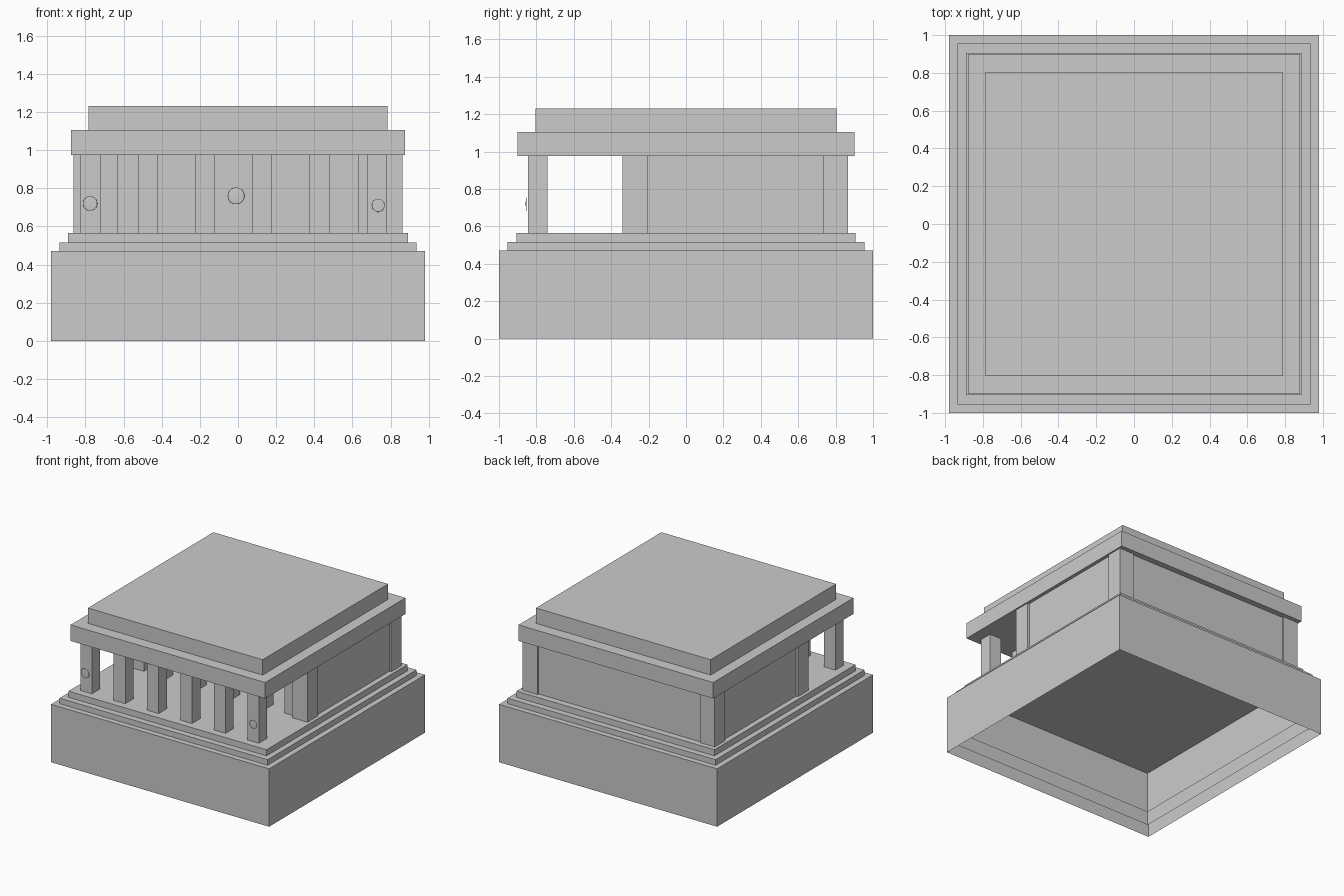
import bpy, bmesh
from mathutils import Matrix, Vector

if "Cube" in bpy.data.objects:
    bpy.data.objects.remove(bpy.data.objects["Cube"])


def box(name, x0, x1, y0, y1, z0, z1, open_bottom=False):
    bm = bmesh.new()
    bmesh.ops.create_cube(bm, size=1)
    size = Vector((x1 - x0, y1 - y0, z1 - z0))
    centre = Vector((x0 + x1, y0 + y1, z0 + z1)) / 2
    for v in bm.verts:
        v.co = centre + Vector(a * b for a, b in zip(v.co, size))
    if open_bottom:
        bm.normal_update()
        down = [f for f in bm.faces if f.normal.z < -0.5]
        bmesh.ops.delete(bm, geom=down, context='FACES_ONLY')
    mesh = bpy.data.meshes.new(name)
    bm.to_mesh(mesh)
    bm.free()
    obj = bpy.data.objects.new(name, mesh)
    bpy.context.collection.objects.link(obj)
    return obj


def stud(name, x, y, z, r):
    bm = bmesh.new()
    bmesh.ops.create_uvsphere(bm, u_segments=24, v_segments=12, radius=r)
    bmesh.ops.transform(bm, verts=bm.verts[:],
                        matrix=Matrix.Translation((x, y, z)) @ Matrix.Diagonal((1, 0.05, 1, 1)))
    for f in bm.faces:
        f.smooth = True
    mesh = bpy.data.meshes.new(name)
    bm.to_mesh(mesh)
    bm.free()
    bpy.context.collection.objects.link(bpy.data.objects.new(name, mesh))


FLOOR, CEIL = 0.565, 0.975

# Stepped podium: nested hollow boxes, open underneath
for name, x, y, z0, z1 in (("podium", 0.98, 1.0, 0.0, 0.47),
                           ("lower_step", 0.935, 0.955, 0.066, 0.515),
                           ("upper_step", 0.89, 0.905, 0.138, FLOOR)):
    box(name, -x, x, -y, y, z0, z1, open_bottom=True)

# Roof slabs
box("entablature", -0.875, 0.875, -0.90, 0.90, CEIL, 1.105)
box("roof_slab", -0.785, 0.785, -0.805, 0.805, 1.105, 1.23)

# Front colonnade and the inner porch row behind it
for i in range(6):
    x = -0.773 + 0.3 * i
    box("front_column", x - 0.052, x + 0.052, -0.845, -0.74, FLOOR, CEIL)
    if 0 < i < 5:
        box("porch_column", x - 0.052, x + 0.052, -0.335, -0.23, FLOOR, CEIL)

# Side walls with corner piers
for s in (-1, 1):
    def side(name, a, b, y0, y1):
        xs = sorted((s * a, s * b))
        box(name, xs[0], xs[1], y0, y1, FLOOR, CEIL)
    side("side_wall", 0.633, 0.847, -0.305, 0.80)
    side("front_pier", 0.73, 0.863, -0.34, -0.205)
    side("back_pier", 0.73, 0.863, 0.733, 0.865)

# Back wall
box("back_wall", -0.80, 0.80, 0.74, 0.852, FLOOR, CEIL)

# Round studs
stud("left_stud", -0.775, -0.855, 0.72, 0.038)
stud("right_stud", 0.735, -0.855, 0.71, 0.034)
stud("inner_stud", -0.01, 0.73, 0.76, 0.044)
